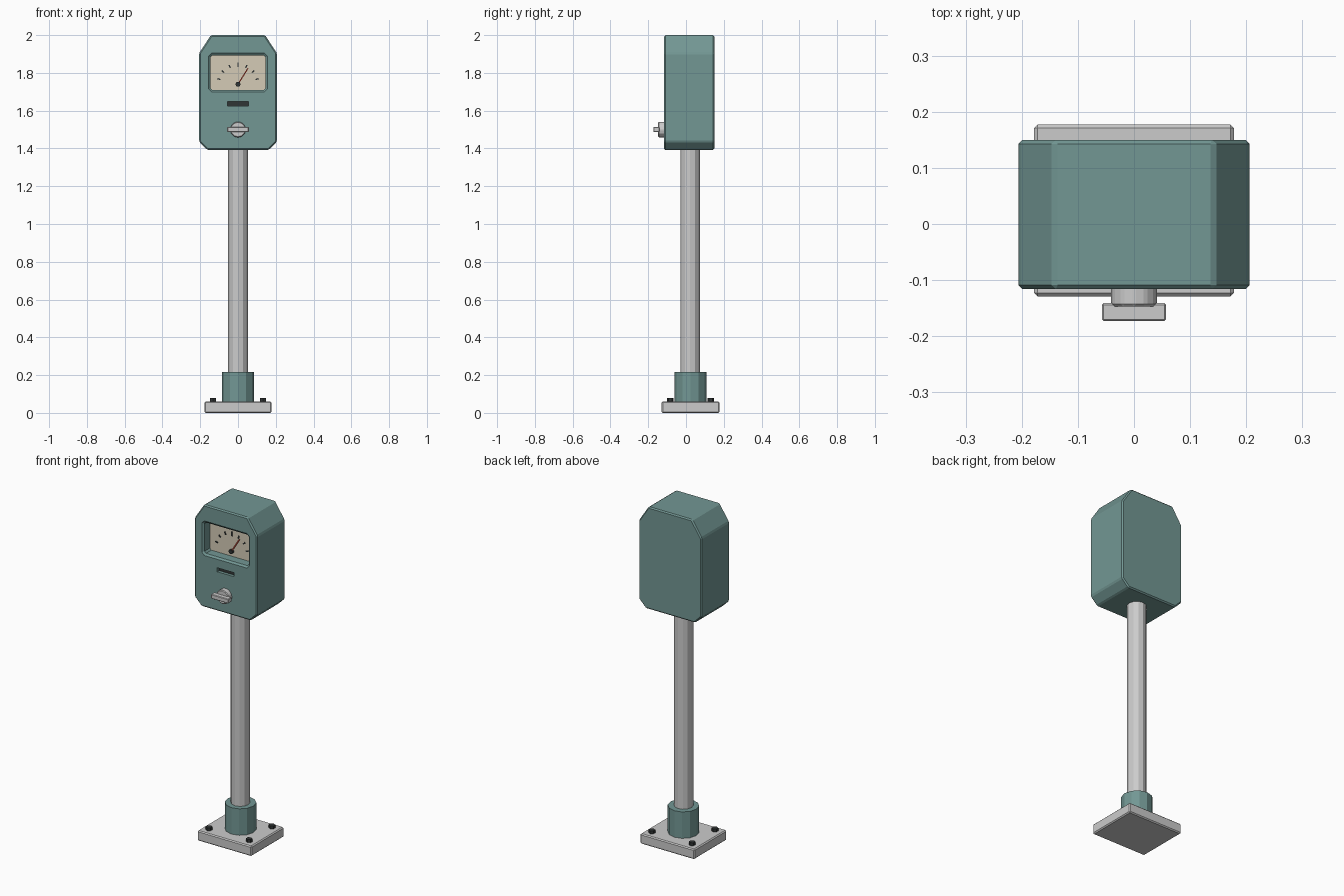
import bpy, bmesh, math
from mathutils import Matrix

if "Cube" in bpy.data.objects:
    bpy.data.objects.remove(bpy.data.objects["Cube"])


def material(name, rgb):
    m = bpy.data.materials.new(name)
    m.diffuse_color = (*rgb, 1)
    m.use_nodes = True
    m.node_tree.nodes["Principled BSDF"].inputs["Base Color"].default_value = m.diffuse_color
    return m


GREEN = material("green paint", (0.17, 0.31, 0.295))
CREAM = material("cream dial", (0.66, 0.60, 0.47))
DARK = material("dark metal", (0.03, 0.035, 0.035))
RED = material("red needle", (0.60, 0.07, 0.04))


def finish(name, bm, mat=None, bevel=0):
    if bevel:
        bmesh.ops.bevel(bm, geom=bm.edges[:], offset=bevel, segments=1,
                        affect='EDGES', clamp_overlap=True)
    bmesh.ops.recalc_face_normals(bm, faces=bm.faces[:])
    me = bpy.data.meshes.new(name)
    bm.to_mesh(me)
    bm.free()
    ob = bpy.data.objects.new(name, me)
    bpy.context.collection.objects.link(ob)
    if mat:
        me.materials.append(mat)
    return ob


def box(name, lo, hi, mat=None, bevel=0):
    bm = bmesh.new()
    size = [b - a for a, b in zip(lo, hi)]
    mid = [(a + b) / 2 for a, b in zip(lo, hi)]
    bmesh.ops.create_cube(bm, size=1, matrix=Matrix.Translation(mid) @ Matrix.Diagonal((*size, 1)))
    return finish(name, bm, mat, bevel)


def cylinder(name, centre, r, depth, sides, mat=None, facing='Z', bevel=0):
    bm = bmesh.new()
    rot = Matrix.Rotation(math.pi / 2, 4, 'X') if facing == 'Y' else Matrix()
    bmesh.ops.create_cone(bm, cap_ends=True, segments=sides, radius1=r, radius2=r,
                          depth=depth, matrix=Matrix.Translation(centre) @ rot)
    return finish(name, bm, mat, bevel)


def loft_y(name, rings, mat=None, bevel=0):
    """Solid through xz outlines, each given as (y, points)."""
    bm = bmesh.new()
    loops = [[bm.verts.new((x, y, z)) for x, z in pts] for y, pts in rings]
    for a, b in zip(loops, loops[1:]):
        for i in range(len(a)):
            j = (i + 1) % len(a)
            bm.faces.new((a[i], a[j], b[j], b[i]))
    bm.faces.new(loops[0])
    bm.faces.new(loops[-1])
    return finish(name, bm, mat, bevel)


def octagon(w, z0, z1, c):
    half = [(w - c, z0), (w, z0 + c), (w, z1 - c), (w - c, z1)]
    return half + [(-x, z) for x, z in reversed(half)]


def cut(target, cutter):
    mod = target.modifiers.new("cut", 'BOOLEAN')
    mod.operation = 'DIFFERENCE'
    mod.solver = 'EXACT'
    mod.object = cutter
    bpy.context.view_layer.objects.active = target
    bpy.ops.object.modifier_apply(modifier=mod.name)
    bpy.data.objects.remove(cutter)


# Base plate with four bolts, collar and pole
CY = 0.024
FRONT = -0.116
box("base_plate", (-0.178, CY - 0.153, 0), (0.178, CY + 0.153, 0.06), bevel=0.006)
for sx in (-1, 1):
    for sy in (-1, 1):
        cylinder("bolt", (sx * 0.132, CY + sy * 0.107, 0.067), 0.018, 0.022, 6, DARK)
cylinder("collar", (0, CY, 0.1375), 0.085, 0.159, 12, GREEN)
cylinder("pole", (0, CY - 0.002, 0.73), 0.052, 1.35, 12)

# Head housing: chamfered prism
side = [(0.162, 1.392), (0.206, 1.436), (0.206, 1.905), (0.143, 2.0)]
outline = side + [(-x, z) for x, z in reversed(side)]
head = loft_y("head_housing", [(FRONT, outline), (0.15, outline)], GREEN, bevel=0.007)

# Dial window recess with bevelled rim, and coin slot
rim = octagon(0.156, 1.699, 1.905, 0.016)
inner = octagon(0.146, 1.709, 1.893, 0.01)
out = octagon(0.166, 1.689, 1.915, 0.018)
DIAL = -0.05
cut(head, loft_y("window_cutter", [(FRONT - 0.01, out), (FRONT, rim),
                                   (FRONT + 0.01, inner), (DIAL, inner)], GREEN))
cut(head, box("slot_cutter", (-0.056, FRONT - 0.02, 1.625), (0.056, FRONT + 0.025, 1.649), GREEN))
box("slot_back", (-0.056, FRONT + 0.018, 1.625), (0.056, FRONT + 0.027, 1.649), DARK)

# Dial face, tick marks, needle and pivot
box("dial_face", (-0.146, DIAL - 0.006, 1.709), (0.146, DIAL + 0.004, 1.893), CREAM)
PZ = 1.74


def radial(name, degrees, r0, r1, width, y0, y1, mat):
    ob = box(name, (r0, y0, -width / 2), (r1, y1, width / 2), mat)
    ob.data.transform(Matrix.Translation((0, 0, PZ)) @ Matrix.Rotation(-math.radians(degrees), 4, 'Y'))


for i in range(7):
    long = 0.006 if i == 3 else 0
    radial("tick_mark", 15 + 25 * i, 0.096 - long, 0.113 + long / 2, 0.007,
           DIAL - 0.010, DIAL - 0.004, DARK)
radial("needle", 58, 0, 0.1, 0.006, DIAL - 0.016, DIAL - 0.011, RED)
cylinder("needle_pivot", (0, DIAL - 0.012, PZ), 0.013, 0.016, 12, DARK, 'Y')

# Turning knob: round boss and grip bar
cylinder("knob_boss", (0, -0.127, 1.5), 0.042, 0.04, 12, facing='Y', bevel=0.004)
box("knob_grip", (-0.057, -0.173, 1.487), (0.057, -0.141, 1.513), bevel=0.003)
